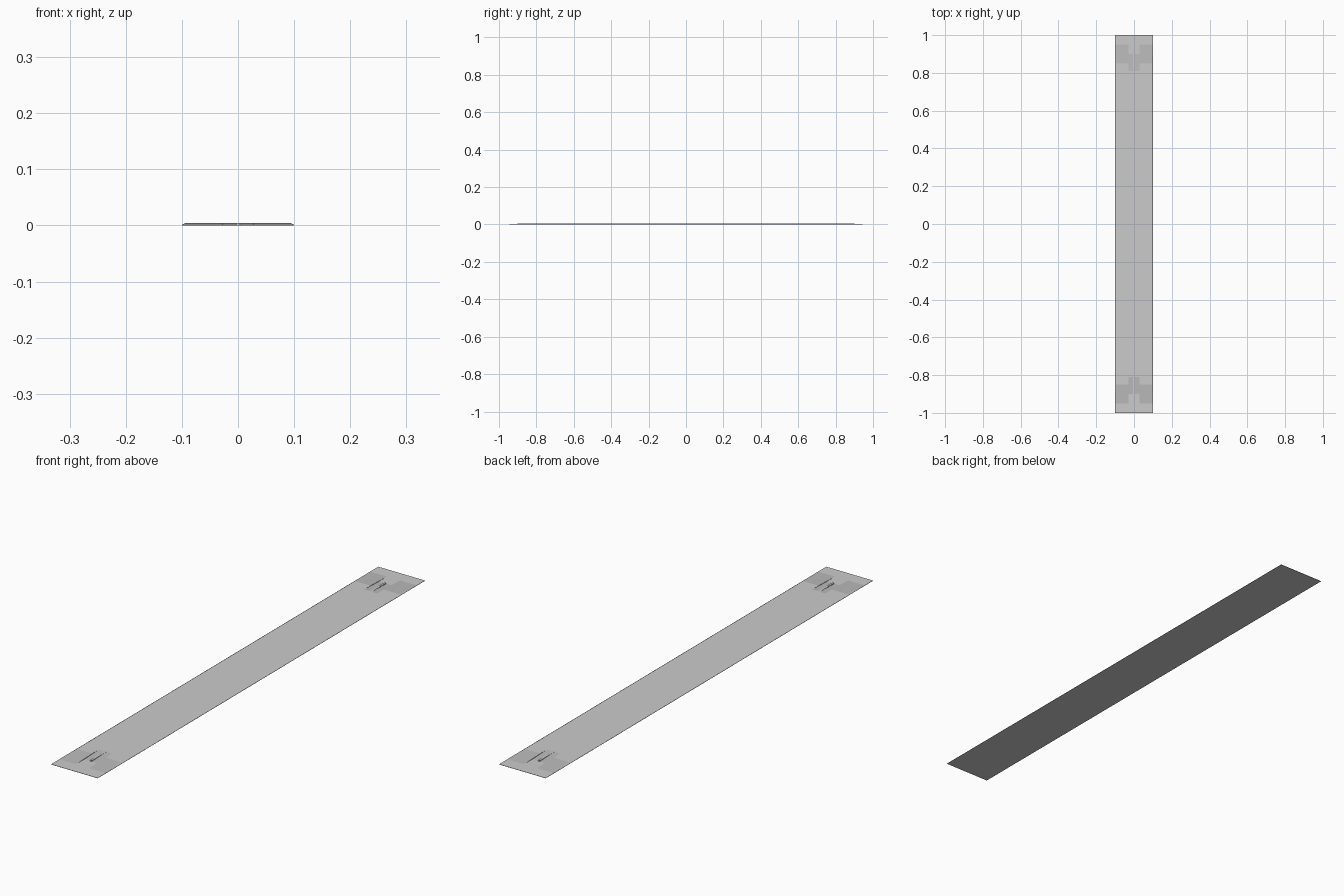
import bpy

if "Cube" in bpy.data.objects:
    bpy.data.objects.remove(bpy.data.objects["Cube"])

H0, H1 = 0.001, 0.0042   # thin end plate height, raised deck height

dark = bpy.data.materials.new("ramp_grey")
dark.diffuse_color = (0.5, 0.5, 0.5, 1)
dark.use_nodes = True
dark.node_tree.nodes["Principled BSDF"].inputs["Base Color"].default_value = dark.diffuse_color


def mesh_object(name, verts, faces):
    me = bpy.data.meshes.new(name)
    me.from_pydata(verts, [], faces)
    me.update()
    ob = bpy.data.objects.new(name, me)
    bpy.context.collection.objects.link(ob)
    return ob


def box(name, x0, x1, y0, y1, z0, z1):
    v = [(x, y, z) for z in (z0, z1) for x, y in ((x0, y0), (x1, y0), (x1, y1), (x0, y1))]
    f = [(3, 2, 1, 0), (4, 5, 6, 7)] + [(i, (i + 1) % 4, (i + 1) % 4 + 4, i + 4) for i in range(4)]
    return mesh_object(name, v, f)


def lane(name, bottom, top, foot, crest):
    """Raised strip: ramps up from |y|=foot to |y|=crest, x spans may differ low and high."""
    profile = [(-foot, H0, bottom), (foot, H0, bottom), (crest, H1, top), (-crest, H1, top)]
    v = [(span[s], y, z) for s in (0, 1) for y, z, span in profile]
    f = [(3, 2, 1, 0), (4, 5, 6, 7)]
    f += [(i, (i + 1) % 4, (i + 1) % 4 + 4, i + 4) for i in range(4)]
    ob = mesh_object(name, v, f)
    ob.data.materials.append(None)
    ob.data.materials.append(dark)
    for i in (3, 5):              # the two end ramps
        ob.data.polygons[i].material_index = 1
    return ob


# Thin full-length base sheet
box("base_plate", -0.1, 0.1, -1, 1, 0, H0)

# Deck: two outer lanes with bevelled sides, and a shorter centre lane
lane("deck_left", (-0.1, -0.028), (-0.094, -0.028), 0.95, 0.85)
lane("deck_centre", (-0.028, 0.028), (-0.028, 0.028), 0.90, 0.81)
lane("deck_right", (0.028, 0.1), (0.028, 0.094), 0.95, 0.85)

# Narrow ridge in the middle of each ramp
for side, label in ((1, "back"), (-1, "front")):
    y0, y1 = sorted((side * 0.81, side * 0.90))
    box("ridge_" + label, -0.004, 0.004, y0, y1, H0, H1)
